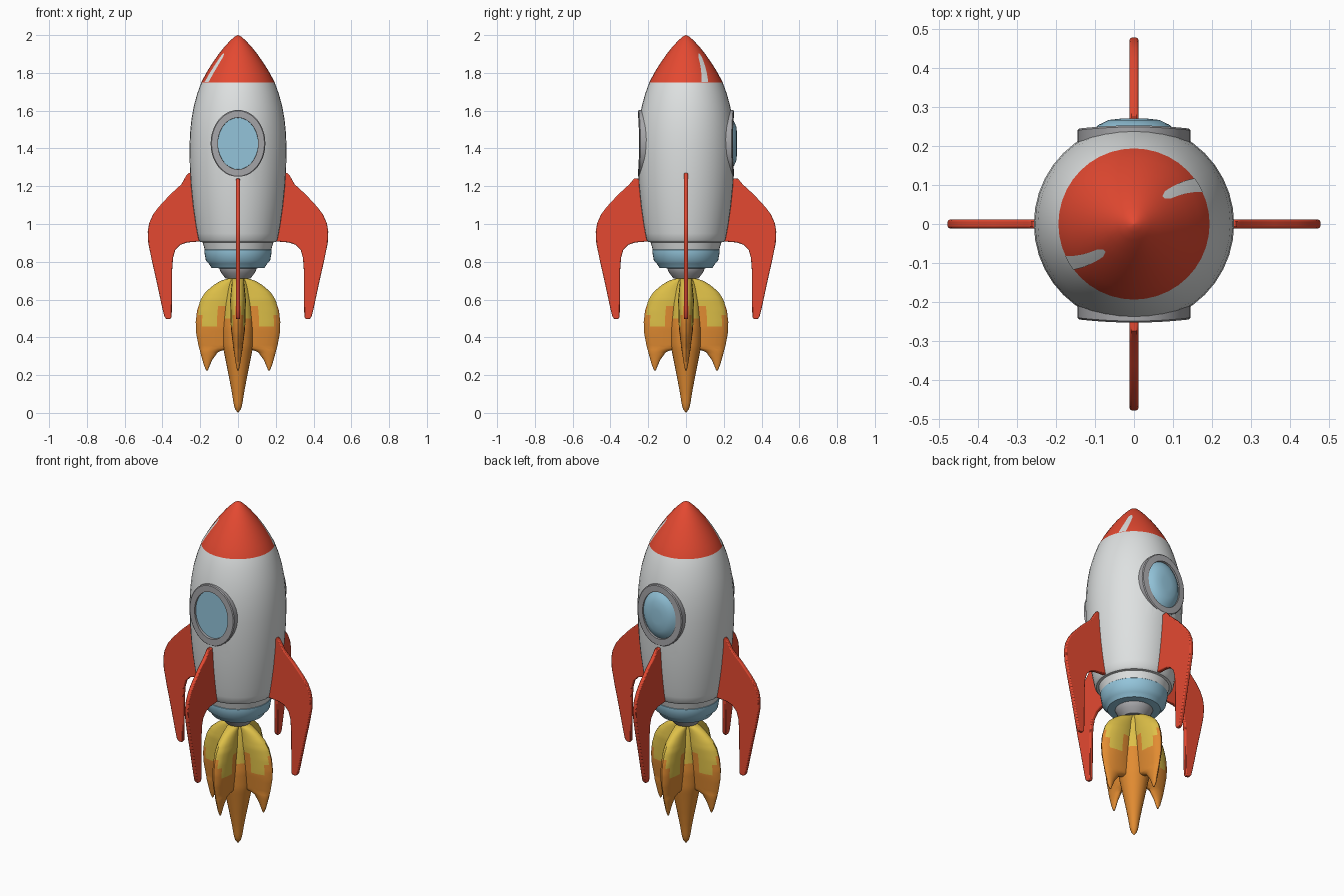
import bpy, bmesh, math

if "Cube" in bpy.data.objects:
    bpy.data.objects.remove(bpy.data.objects["Cube"])


def srgb(r, g, b):
    f = lambda c: c / 12.92 if c <= 0.04045 else ((c + 0.055) / 1.055) ** 2.4
    return (f(r / 255), f(g / 255), f(b / 255), 1)


def mat(name, *rgb):
    m = bpy.data.materials.new(name)
    m.diffuse_color = srgb(*rgb)
    m.use_nodes = True
    m.node_tree.nodes["Principled BSDF"].inputs["Base Color"].default_value = m.diffuse_color
    return m


RED = mat("red paint", 228, 73, 49)
WHITE = mat("white hull", 222, 225, 225)
BLUE = mat("light blue", 147, 196, 218)
GRAY = mat("gray metal", 166, 166, 169)
YELLOW = mat("flame yellow", 222, 192, 72)
ORANGE = mat("flame orange", 226, 140, 50)


def lerp(table, t):
    """Linear lookup in a table of (key, value) with falling keys."""
    if t >= table[0][0]:
        return table[0][1]
    for (k0, v0), (k1, v1) in zip(table, table[1:]):
        if t >= k1:
            return v0 + (v1 - v0) * (k0 - t) / (k0 - k1)
    return table[-1][1]


def finish(name, bm, mats, rule=None, angle=35):
    bmesh.ops.remove_doubles(bm, verts=bm.verts, dist=1e-5)
    bmesh.ops.recalc_face_normals(bm, faces=bm.faces)
    me = bpy.data.meshes.new(name)
    bm.to_mesh(me)
    bm.free()
    ob = bpy.data.objects.new(name, me)
    bpy.context.collection.objects.link(ob)
    paint(ob, mats, rule)
    smooth(ob, angle)
    return ob


def paint(ob, mats, rule=None):
    ob.data.materials.clear()
    for m in mats:
        ob.data.materials.append(m)
    for p in ob.data.polygons:
        p.material_index = rule(p.center) if rule else 0


def smooth(ob, angle):
    bpy.ops.object.select_all(action='DESELECT')
    ob.select_set(True)
    bpy.context.view_layer.objects.active = ob
    bpy.ops.object.shade_smooth_by_angle(angle=math.radians(angle))


def loft(name, rings, mats, rule=None, closed=False, angle=35):
    """Skin a list of equal point rings; cap the ends or join them up."""
    bm = bmesh.new()
    vs = [[bm.verts.new(p) for p in r] for r in rings]
    n = len(vs[0])
    pairs = list(zip(vs, vs[1:])) + ([(vs[-1], vs[0])] if closed else [])
    for a, b in pairs:
        for i in range(n):
            j = (i + 1) % n
            bm.faces.new((a[i], a[j], b[j], b[i]))
    if not closed:
        bm.faces.new(vs[0])
        bm.faces.new(vs[-1])
    return finish(name, bm, mats, rule, angle)


def revolve(name, prof, mats, rule=None, n=40):
    rings = [[(max(r, 1e-4) * math.cos(2 * math.pi * i / n),
               max(r, 1e-4) * math.sin(2 * math.pi * i / n), z) for i in range(n)]
             for z, r in prof]
    return loft(name, rings, mats, rule)


# hull with red nose
HULL = [(2.0, 0.0), (1.99, 0.02), (1.97, 0.042), (1.94, 0.07), (1.9, 0.102), (1.85, 0.137),
        (1.8, 0.168), (1.75, 0.194), (1.69, 0.216), (1.62, 0.235), (1.55, 0.247),
        (1.48, 0.254), (1.4, 0.257), (1.3, 0.255), (1.2, 0.249), (1.1, 0.239),
        (1.0, 0.225), (0.95, 0.216), (0.915, 0.209), (0.905, 0.2), (0.903, 0.187),
        (0.86, 0.175)]
hull = revolve("hull", HULL, [WHITE])

# window rings, glass and recesses in the hull
ZC = 1.426


def ellipse(s, a, b, y, curve=0.0, n=40):
    out = []
    for i in range(n):
        t = 2 * math.pi * i / n
        x = a * math.cos(t)
        out.append((x, s * (y - curve * x * x), ZC + b * math.sin(t)))
    return out


cutters = []
for s, side in ((-1, "front"), (1, "back")):
    cutters.append(loft(side + "_cutter", [ellipse(s, .13, .16, .215), ellipse(s, .13, .16, .4)],
                        [WHITE]))
    loft(side + "_window_ring",
         [ellipse(s, .145, .178, .19), ellipse(s, .145, .178, .249, .4),
          ellipse(s, .14, .173, .253, .4), ellipse(s, .107, .137, .253, .4),
          ellipse(s, .105, .135, .21)], [GRAY], closed=True)
loft("front_glass", [ellipse(-1, .107, .137, .22), ellipse(-1, .107, .137, .238)], [BLUE])
loft("back_glass", [ellipse(1, .107, .137, .22), ellipse(1, .107, .137, .24),
                    ellipse(1, .09, .116, .255), ellipse(1, .065, .088, .267),
                    ellipse(1, .03, .04, .271)], [BLUE])
for c in cutters:
    mod = hull.modifiers.new("cut", 'BOOLEAN')
    mod.object = c
    mod.solver = 'EXACT'
dg = bpy.context.evaluated_depsgraph_get()
hull.data = bpy.data.meshes.new_from_object(hull.evaluated_get(dg))
hull.modifiers.clear()
for c in cutters:
    bpy.data.objects.remove(c)
paint(hull, [WHITE, RED], lambda c: int(c.z > 1.75))
smooth(hull, 35)

# white streaks lying on the nose
for k in (0, 1):
    bm = bmesh.new()
    rows = []
    for i in range(9):
        z = 1.752 + 0.15 * i / 8
        mid = 211 + 11 * i / 8 + 180 * k
        half = 6 if i < 8 else 2.5
        r = lerp(HULL, z) + 0.002
        rows.append([bm.verts.new((r * math.cos(math.radians(mid + d * half)),
                                   r * math.sin(math.radians(mid + d * half)), z))
                     for d in (-1, 0, 1)])
    for a, b in zip(rows, rows[1:]):
        for j in (0, 1):
            bm.faces.new((a[j], a[j + 1], b[j + 1], b[j]))
    ob = finish("nose_streak", bm, [WHITE])
    # face the plate outwards
    if ob.data.polygons[0].normal.dot(ob.data.polygons[0].center) < 0:
        ob.data.flip_normals()

# blue collar and nozzle
revolve("collar", [(.875, .165), (.862, .178), (.85, .178), (.805, .17), (.79, .155),
                   (.768, .14), (.765, .09)], [BLUE])
revolve("nozzle", [(.79, .1), (.765, .1), (.74, .088), (.722, .074), (.712, .066)], [GRAY])

# four fins
FIN = [(.235, 1.27), (.262, 1.27), (.275, 1.255), (.3, 1.21), (.36, 1.155), (.42, 1.09),
       (.45, 1.05), (.47, 1.005), (.478, .96), (.475, .9), (.457, .81), (.432, .7), (.4, .55),
       (.39, .51), (.38, .498), (.36, .496), (.351, .508), (.35, .6), (.349, .75), (.344, .82),
       (.332, .862), (.305, .89), (.27, .902), (.2, .908), (.195, .95), (.22, 1.15)]
for k in range(4):
    top = 1.27 if k % 2 == 0 else 1.24
    bm = bmesh.new()
    f = bm.faces.new([bm.verts.new((x, -.011, min(z, top))) for x, z in FIN])
    ext = bmesh.ops.extrude_face_region(bm, geom=[f])
    for v in ext["geom"]:
        if isinstance(v, bmesh.types.BMVert):
            v.co.y = .011
    fin = finish("fin", bm, [RED])
    fin.rotation_euler.z = k * math.pi / 2
    b = fin.modifiers.new("round", 'BEVEL')
    b.width, b.segments = 0.005, 2
    b.limit_method, b.angle_limit = 'ANGLE', math.radians(60)

# central flame
CORE = [(.715, .045), (.66, .06), (.58, .075), (.45, .085), (.35, .08), (.27, .064),
        (.18, .046), (.1, .031), (.04, .022), (.012, .012), (0, 0)]
levels = [.715 - .715 * i / 40 for i in range(41)]
revolve("core_flame", [(z, lerp(CORE, z)) for z in levels], [ORANGE, YELLOW],
        lambda c: int(c.z > .5), n=20)

# four side flames
OUT = [(.712, .05), (.7, .09), (.68, .125), (.64, .172), (.6, .198), (.54, .217), (.48, .224),
       (.42, .221), (.36, .21), (.3, .194), (.25, .18), (.225, .168)]
INN = [(.712, 0), (.345, 0), (.33, .1), (.28, .137), (.225, .16)]
THICK = [(.712, .03), (.6, .042), (.45, .038), (.35, .026), (.25, .01), (.225, .004)]


def flame_rule(c):
    return int(c.z > .57 or (c.z > .46 and .1 < c.x < .2))


for k in range(4):
    rings = []
    for i in range(41):
        z = .712 - .487 * i / 40
        a, b, t = lerp(INN, z), lerp(OUT, z), lerp(THICK, z)
        rings.append([((a + b) / 2 + (b - a) / 2 * math.cos(math.pi * j / 8),
                       t * math.sin(math.pi * j / 8), z) for j in range(16)])
    lobe = loft("side_flame", rings, [ORANGE, YELLOW], flame_rule)
    lobe.rotation_euler.z = k * math.pi / 2
